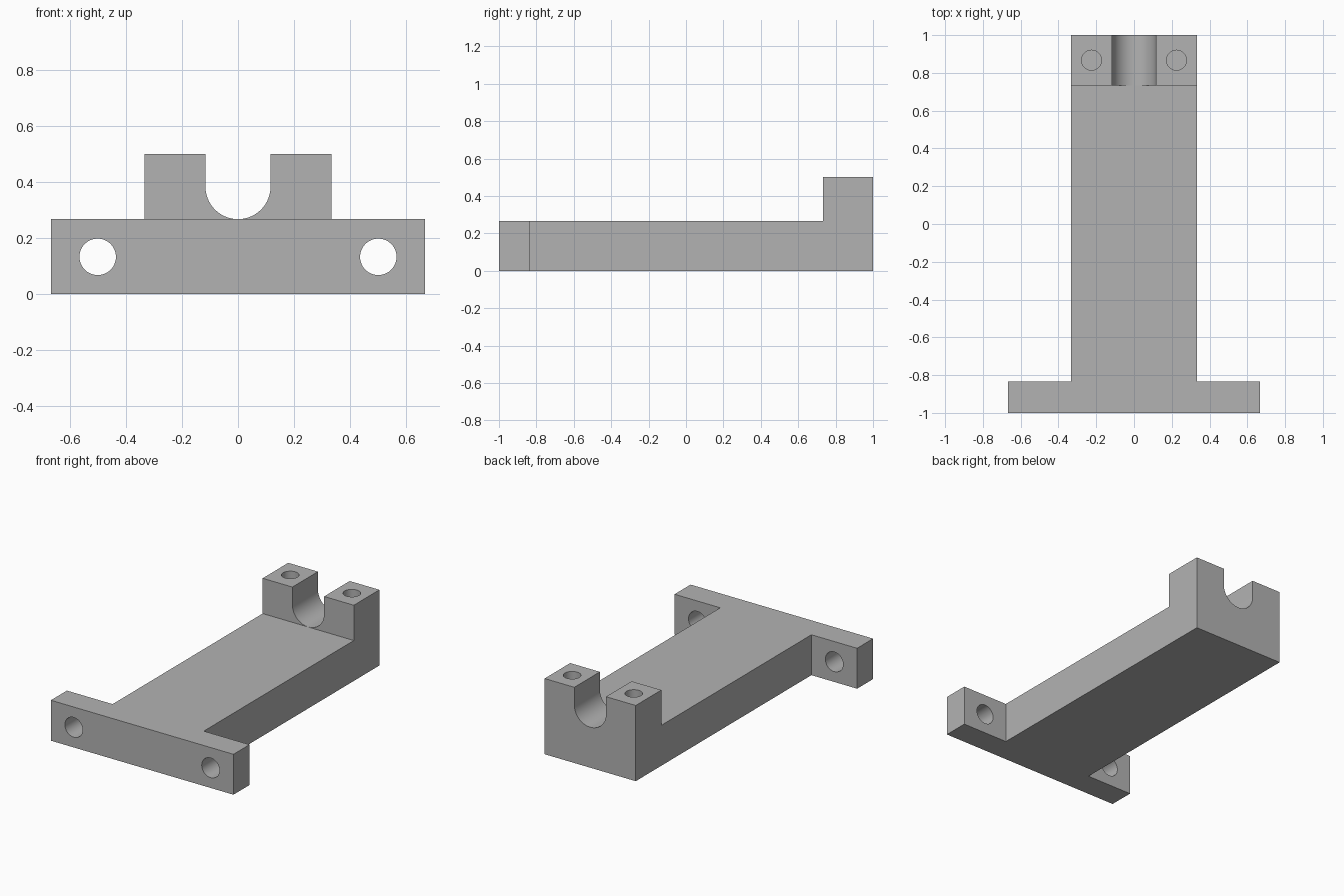
import bpy
import bmesh
from math import cos, sin, pi, radians
from mathutils import Vector

if "Cube" in bpy.data.objects:
    bpy.data.objects.remove(bpy.data.objects["Cube"], do_unlink=True)

DECK, TOP = 0.267, 0.5            # deck and post heights
HALF, FLANGE = 0.333, 0.667       # half widths of beam and flange
POST_Y, FLANGE_Y = 0.733, -0.833  # where the posts start and the flange ends

grey = bpy.data.materials.new("light_grey")
grey.use_nodes = True
colour = (0.45, 0.45, 0.45, 1)
grey.diffuse_color = colour
grey.node_tree.nodes["Principled BSDF"].inputs["Base Color"].default_value = colour


def prism(name, outline, along):
    """Extrude a closed outline of 3D points along a vector."""
    bm = bmesh.new()
    face = bm.faces.new([bm.verts.new(p) for p in outline])
    out = bmesh.ops.extrude_face_region(bm, geom=[face])
    moved = [v for v in out["geom"] if isinstance(v, bmesh.types.BMVert)]
    bmesh.ops.translate(bm, verts=moved, vec=Vector(along))
    bmesh.ops.recalc_face_normals(bm, faces=bm.faces)
    mesh = bpy.data.meshes.new(name)
    bm.to_mesh(mesh)
    bm.free()
    mesh.materials.append(grey)
    ob = bpy.data.objects.new(name, mesh)
    bpy.context.collection.objects.link(ob)
    return ob


def arc(r, start, end, n):
    return [(r * cos(start + (end - start) * i / n),
             r * sin(start + (end - start) * i / n)) for i in range(n + 1)]


# T-shaped base: long beam with a wide mounting flange at the front
right = [(FLANGE, -1), (FLANGE, FLANGE_Y), (HALF, FLANGE_Y), (HALF, 1)]
outline = right + [(-x, y) for x, y in reversed(right)]
bracket = prism("mounting_bracket", [(x, y, 0) for x, y in outline], (0, 0, DECK))

# Raised block at the rear, pulled up from the deck
bm = bmesh.new()
bm.from_mesh(bracket.data)
bmesh.ops.bisect_plane(bm, geom=bm.verts[:] + bm.edges[:] + bm.faces[:],
                       plane_co=(0, POST_Y, 0), plane_no=(0, 1, 0))
pad = [f for f in bm.faces if f.normal.z > 0.9 and f.calc_center_median().y > POST_Y]
out = bmesh.ops.extrude_face_region(bm, geom=pad)
bmesh.ops.delete(bm, geom=[f for f in pad if f.is_valid], context='FACES_ONLY')
bmesh.ops.translate(bm, verts=[v for v in out["geom"] if isinstance(v, bmesh.types.BMVert)],
                    vec=(0, 0, TOP - DECK))
bmesh.ops.dissolve_limit(bm, angle_limit=radians(1), verts=bm.verts, edges=bm.edges)
bmesh.ops.recalc_face_normals(bm, faces=bm.faces)
bm.to_mesh(bracket.data)
bm.free()

# Cutters: U-shaped cradle, flange bolt holes, blind post holes
R = 0.116
cradle = [(x, POST_Y - 0.05, DECK + R + 0.0003 + z) for x, z in arc(R, pi, 2 * pi, 32)]
cradle += [(R, POST_Y - 0.05, 0.6), (-R, POST_Y - 0.05, 0.6)]
cutters = [prism("cradle_cutter", cradle, (0, 0.5, 0))]
for side in (-1, 1):
    bolt = [(side * 0.5 + x, -1.1, 0.133 + z) for x, z in arc(0.065, 0, 2 * pi, 48)[:-1]]
    cutters.append(prism("bolt_hole_cutter", bolt, (0, 0.4, 0)))
    screw = [(side * 0.225 + x, 0.867 + y, 0.2) for x, y in arc(0.053, 0, 2 * pi, 48)[:-1]]
    cutters.append(prism("screw_hole_cutter", screw, (0, 0, 0.4)))

for cutter in cutters:
    cutter.hide_render = True
    mod = bracket.modifiers.new("cut", 'BOOLEAN')
    mod.operation, mod.solver, mod.object = 'DIFFERENCE', 'EXACT', cutter

# Bake the cuts, then discard the cutters
depsgraph = bpy.context.evaluated_depsgraph_get()
baked = bpy.data.meshes.new_from_object(bracket.evaluated_get(depsgraph))
bracket.modifiers.clear()
bracket.data = baked
for cutter in cutters:
    bpy.data.objects.remove(cutter, do_unlink=True)

# Smooth hole walls, crisp corners
bpy.ops.object.select_all(action='DESELECT')
bracket.select_set(True)
bpy.context.view_layer.objects.active = bracket
bpy.ops.object.shade_smooth_by_angle(angle=radians(30))
